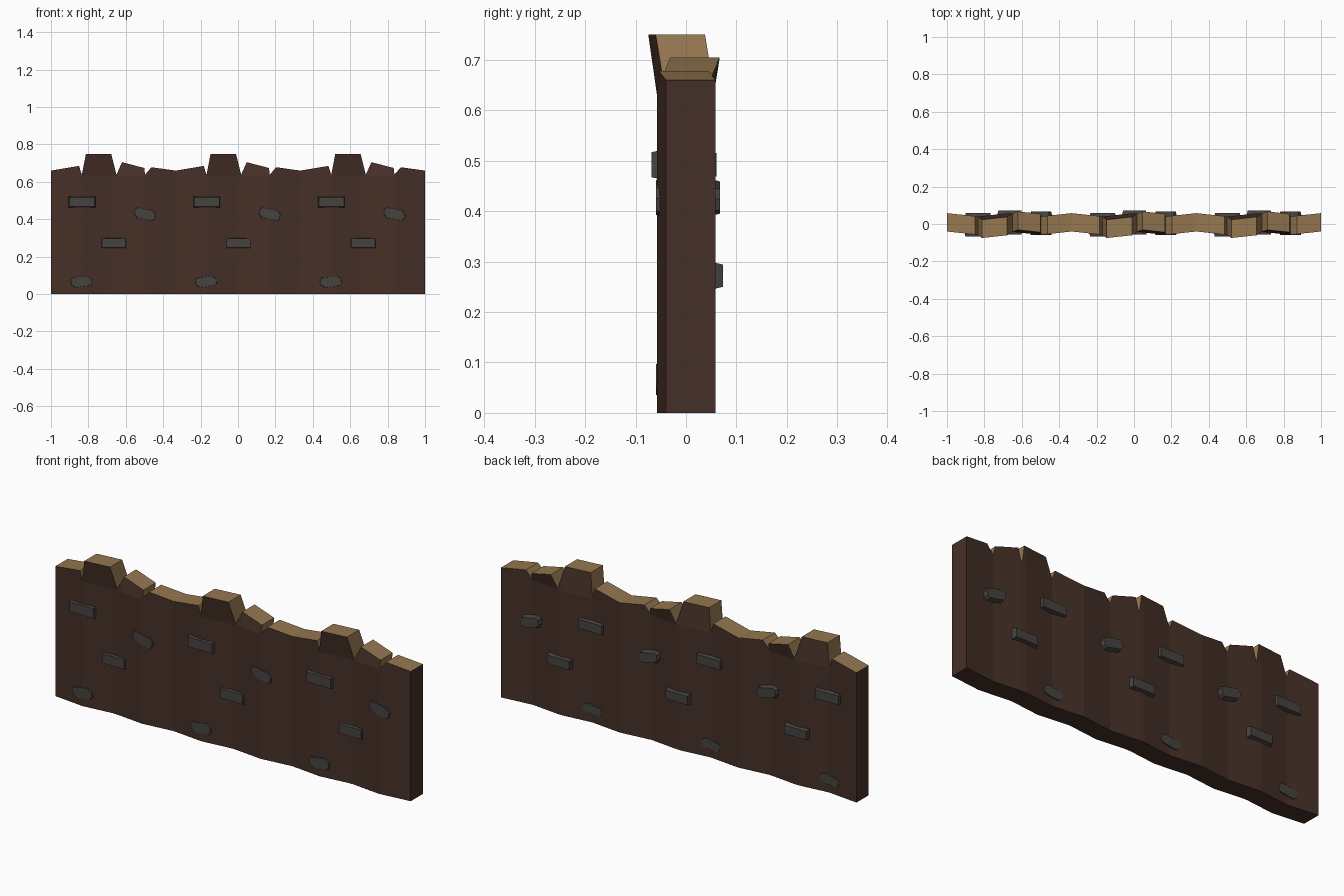
import bpy, bmesh, math

if "Cube" in bpy.data.objects:
    bpy.data.objects.remove(bpy.data.objects["Cube"])


def material(name, rgb):
    m = bpy.data.materials.new(name)
    m.diffuse_color = (*rgb, 1)
    m.use_nodes = True
    m.node_tree.nodes["Principled BSDF"].inputs["Base Color"].default_value = m.diffuse_color
    return m


BARK = material("dark brown wood", (0.060, 0.029, 0.020))
CUT = material("pale cut wood", (0.30, 0.185, 0.080))
STONE = material("dark grey stone", (0.060, 0.057, 0.051))

PERIOD = 2 / 3
HALF = 0.049      # half the wall thickness
MID = 0.632       # height where the broken tops begin to lean


def wave(x):
    """Zigzag of the wall's centre line."""
    t = ((x + 1) / (1 / 3)) % 1
    return 0.009 * (abs(4 * t - 2) - 1)


def finish(bm, name, mats):
    bmesh.ops.recalc_face_normals(bm, faces=bm.faces)
    me = bpy.data.meshes.new(name)
    bm.to_mesh(me)
    bm.free()
    for m in mats:
        me.materials.append(m)
    ob = bpy.data.objects.new(name, me)
    bpy.context.collection.objects.link(ob)
    return ob


# Broken top outline of one repeat: x offset, height, lean in y
TOP = [(0, .66, 0), (.15, .685, 0), (.165, .638, 0), (.187, .75, -.019),
       (.322, .75, -.019), (.35, .638, 0), (.38, .705, .014),
       (.499, .674, .014), (.503, .638, 0), (.537, .678, 0)]


def build_wall():
    bm = bmesh.new()
    pts = [(-1 + PERIOD * i + dx, z, s) for i in range(3) for dx, z, s in TOP]
    pts.append((1, .66, 0))
    cols = []
    for x, z, lean in pts:
        y = wave(x)
        ring = [(y - HALF, 0), (y - HALF, MID), (y + lean - HALF, z),
                (y + lean + HALF, z), (y + HALF, MID), (y + HALF, 0)]
        cols.append([bm.verts.new((x, yy, zz)) for yy, zz in ring])
    for a, b in zip(cols, cols[1:]):
        for k in range(6):
            n = (k + 1) % 6
            f = bm.faces.new((a[k], b[k], b[n], a[n]))
            f.material_index = 1 if k == 2 else 0
    bm.faces.new(cols[0])
    bm.faces.new(cols[-1])
    finish(bm, "palisade_wall", [BARK, CUT])


def build_stone(name, x, z, w, h, y0, y1, tilt=0, cut=0.0):
    """Tapered block passing through the wall; cut trims its corners."""
    a, b, c, d = w / 2, h / 2, cut, cut * .6
    if cut:
        outline = [(-a, -b + c), (-a + c, -b), (a - d, -b), (a, -b + d),
                   (a, b - c), (a - c, b), (-a + d, b), (-a, b - d)]
    else:
        outline = [(-a, -b), (a, -b), (a, b), (-a, b)]
    ct, st = math.cos(tilt), math.sin(tilt)
    bm = bmesh.new()
    rings = []
    for y, inset in ((y0, .004), (y0 + .02, 0), (y1 - .025, 0), (y1, .006)):
        ring = []
        for u, v in outline:
            u *= 1 - inset / a
            v *= 1 - inset / b
            ring.append(bm.verts.new((x + u * ct - v * st, y, z + u * st + v * ct)))
        rings.append(ring)
    n = len(outline)
    for p, q in zip(rings, rings[1:]):
        for k in range(n):
            bm.faces.new((p[k], p[(k + 1) % n], q[(k + 1) % n], q[k]))
    bm.faces.new(rings[0])
    bm.faces.new(rings[-1])
    finish(bm, name, [STONE])


build_wall()

# Stones set into each repeat
for i in range(3):
    x0 = -1 + PERIOD * i
    build_stone(f"upper_stone_{i}", x0 + .166, .492, .143, .058, -.068, .060)
    build_stone(f"middle_stone_{i}", x0 + .336, .272, .134, .056, -.056, .073)
    build_stone(f"side_stone_{i}", x0 + .503, .427, .118, .060, -.0595, .067,
                tilt=-.2, cut=.02)
    build_stone(f"base_stone_{i}", x0 + .163, .066, .118, .060, -.0595, .0475,
                tilt=.14, cut=.022)
